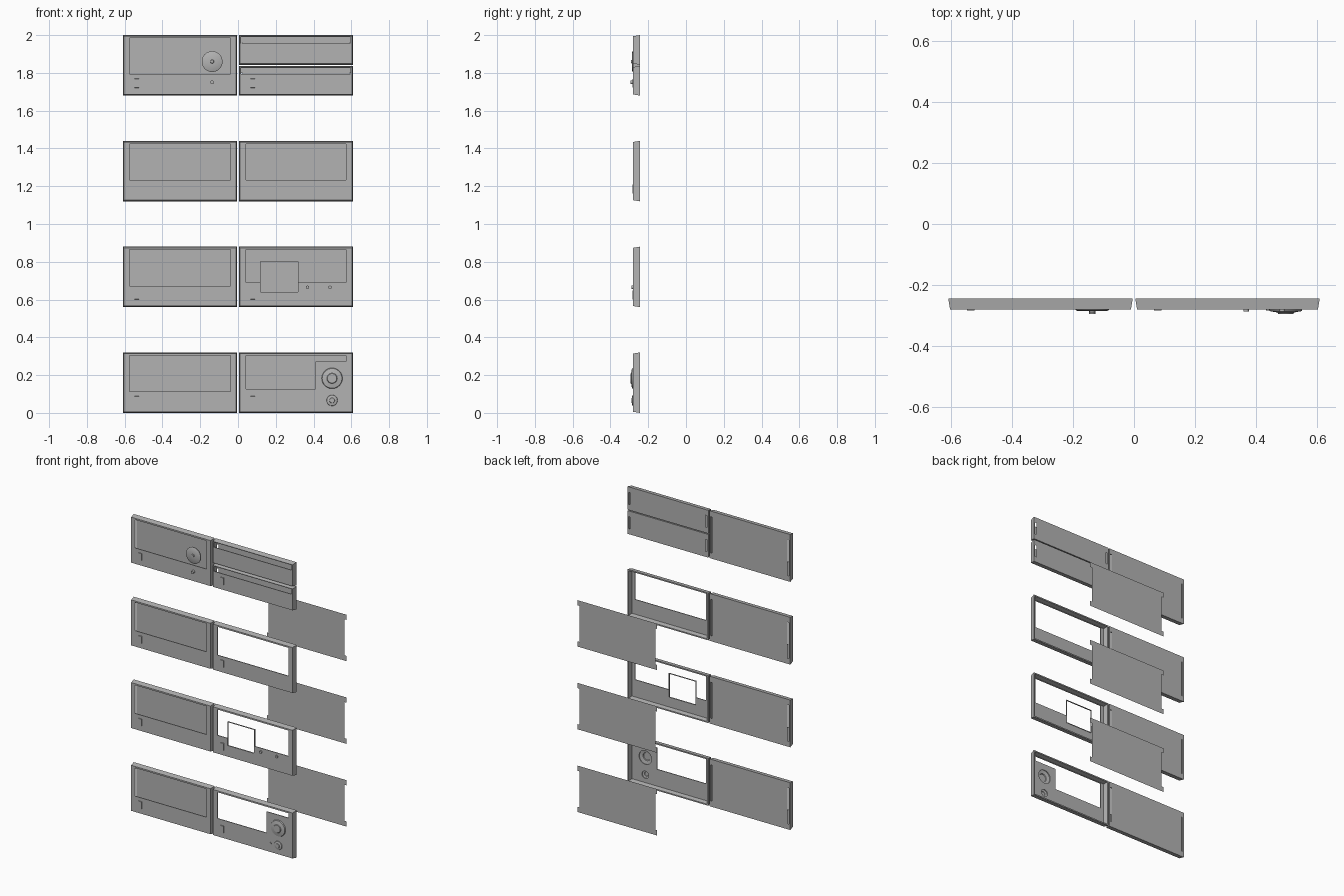
import bpy, bmesh, math
from mathutils import Matrix

if "Cube" in bpy.data.objects:
    bpy.data.objects.remove(bpy.data.objects["Cube"])

grey = bpy.data.materials.new("neutral_grey")
grey.use_nodes = True
colour = (0.45, 0.45, 0.45, 1)
grey.diffuse_color = colour
grey.node_tree.nodes["Principled BSDF"].inputs["Base Color"].default_value = colour

FRONT, BACK, REAR = -0.28, -0.244, 0.295
WIDTH, HEIGHT, PITCH, EDGE = 0.606, 0.32, 0.56, 0.61
WALL, TAPER = 0.007, 0.006


def finish(name, bm):
    bmesh.ops.recalc_face_normals(bm, faces=bm.faces)
    mesh = bpy.data.meshes.new(name)
    bm.to_mesh(mesh)
    bm.free()
    mesh.materials.append(grey)
    obj = bpy.data.objects.new(name, mesh)
    bpy.context.collection.objects.link(obj)
    return obj


def block(name, x0, x1, z0, z1, y0, y1, taper=0.0):
    """Box whose front end (y0) is drawn in by the taper."""
    bm = bmesh.new()
    bmesh.ops.create_cube(bm, size=1)
    for v in bm.verts:
        front = v.co.y < 0
        t = taper if front else 0
        v.co = (x0 + t if v.co.x < 0 else x1 - t, y0 if front else y1,
                z0 + t if v.co.z < 0 else z1 - t)
    return finish(name, bm)


def lathe(name, x, z, profile, sides=32):
    """Spin (radius, y) points about an axis pointing forward."""
    bm = bmesh.new()
    verts = [bm.verts.new((r, y, 0)) for r, y in profile]
    edges = [bm.edges.new(pair) for pair in zip(verts, verts[1:])]
    bmesh.ops.spin(bm, geom=verts + edges, cent=(0, 0, 0), axis=(0, 1, 0),
                   angle=math.tau, steps=sides)
    bmesh.ops.remove_doubles(bm, verts=bm.verts, dist=0.0002)
    bmesh.ops.transform(bm, matrix=Matrix.Translation((x, 0, z)), verts=bm.verts)
    obj = finish(name, bm)
    bpy.ops.object.select_all(action='DESELECT')
    obj.select_set(True)
    bpy.context.view_layer.objects.active = obj
    bpy.ops.object.shade_smooth_by_angle(angle=math.radians(35))
    return obj


def cut(target, cutter):
    cutter.hide_render = True
    mod = target.modifiers.new("cut", 'BOOLEAN')
    mod.operation, mod.solver, mod.object = 'DIFFERENCE', 'EXACT', cutter
    bpy.context.view_layer.objects.active = target
    bpy.ops.object.modifier_apply(modifier=mod.name)
    bpy.data.objects.remove(cutter)


def opening(target, x0, x1, z0, z1):
    cut(target, block("opening_cutter", x0, x1, z0, z1, FRONT - 0.05, FRONT + 0.02))


def tray(name, x, z0, z1):
    """Hollow tapered front, open at the back."""
    shell = block(name, x, x + WIDTH, z0, z1, FRONT, BACK, TAPER)
    cut(shell, block("cavity_cutter", x + WALL, x + WIDTH - WALL, z0 + WALL, z1 - WALL,
                     FRONT + 0.005, BACK + 0.01, TAPER))
    return shell


def cover(name, x, z0, z1, y):
    """Thin back sheet with a long notch in each side."""
    w, h, notch, tab = WIDTH / 2 - 0.005, (z1 - z0) / 2 - 0.003, 0.014, 0.035
    half = [(w, -h), (w, tab - h), (w - notch, tab - h),
            (w - notch, h - tab), (w, h - tab), (w, h)]
    outline = half + [(-px, -pz) for px, pz in half]
    bm = bmesh.new()
    cx, cz = x + WIDTH / 2, (z0 + z1) / 2
    bm.faces.new([bm.verts.new((cx + px, y, cz + pz)) for px, pz in outline])
    return finish(name, bm)


def finger_tab(name, x, z0):
    block(name, x + 0.06, x + 0.088, z0 + 0.04, z0 + 0.09, FRONT - 0.004, FRONT + 0.004, 0.002)


def knob(name, x, z, r, depth):
    lathe(name, x, z, [(r, FRONT + 0.004), (r, FRONT - depth), (0, FRONT - depth)], 16)


left, right = -EDGE, EDGE - WIDTH
tops = [2 - PITCH * row for row in range(4)]

# Left column: four closed panels with a wide recess
for row, top in enumerate(tops, 1):
    z0 = top - HEIGHT
    panel = tray(f"left_panel_{row}", left, z0, top)
    opening(panel, left + 0.035, left + WIDTH - 0.037, top - 0.207, top - 0.016)
    cover(f"left_cover_{row}", left, z0, top, BACK)
    finger_tab(f"left_tab_{row}", left, z0)

# Dial and small knob on the top left panel
lathe("top_dial", -0.137, 1.86, [(0, FRONT + 0.004), (0.055, FRONT + 0.004), (0.055, FRONT - 0.002),
      (0.05, FRONT - 0.005), (0.01, FRONT - 0.006), (0.008, FRONT - 0.011), (0, FRONT - 0.011)])
knob("top_knob", -0.137, 1.75, 0.01, 0.015)

# Top right: two drawers with long slots
for name, top in (("upper_drawer", 2.0), ("lower_drawer", 1.837)):
    z0 = top - 0.157
    drawer = tray(name, right, z0, top)
    opening(drawer, right + 0.012, right + WIDTH - 0.014, top - 0.044, top - 0.01)
    cover(name + "_cover", right, z0, top, BACK)
finger_tab("drawer_tab", right, tops[0] - HEIGHT)

# Other right panels: open fronts with their covers set far behind
fronts = []
for row, top in enumerate(tops[1:], 2):
    z0 = top - HEIGHT
    fronts.append(tray(f"right_panel_{row}", right, z0, top))
    cover(f"right_cover_{row}", right, z0, top, REAR)
    finger_tab(f"right_tab_{row}", right, z0)
plain, display, control = fronts
x0, x1 = right + 0.038, right + WIDTH - 0.037

opening(plain, x0, x1, tops[1] - 0.207, tops[1] - 0.016)

# Display panel: wide window, square screen rim and two buttons
top = tops[2]
opening(display, x0, x1, top - 0.19, top - 0.016)
sx0, sx1, sz0, sz1 = 0.116, 0.32, top - 0.242, top - 0.078
opening(display, sx0, sx1, sz0, sz1)
rim = block("screen_rim", sx0, sx1, sz0, sz1, FRONT, FRONT + 0.008)
opening(rim, sx0 + 0.003, sx1 - 0.003, sz0 + 0.003, sz1 - 0.003)
for i, x in enumerate((0.368, 0.487), 1):
    knob(f"display_button_{i}", x, top - 0.215, 0.009, 0.008)

# Control panel: stepped window and two hollow dials
top = tops[3]
opening(control, x0, 0.41, top - 0.193, top - 0.016)
opening(control, 0.4, x1, top - 0.048, top - 0.016)
for name, z, r, h in (("large_dial", 0.183, 0.055, 0.015), ("small_dial", 0.066, 0.029, 0.009)):
    cut(control, lathe("dial_cutter", 0.498, z, [(0, FRONT - 0.02), (r * 0.85, FRONT - 0.02),
                       (r * 0.85, FRONT + 0.02), (0, FRONT + 0.02)]))
    lathe(name, 0.498, z, [(r * 0.85, FRONT + 0.005), (r, FRONT), (r * 0.95, FRONT - h * 0.4),
          (r * 0.65, FRONT - h * 0.6), (r * 0.5, FRONT - h * 0.7),
          (r * 0.45, FRONT - h), (0, FRONT - h)])
knob("control_button", 0.44, 0.066, 0.006, 0.004)
